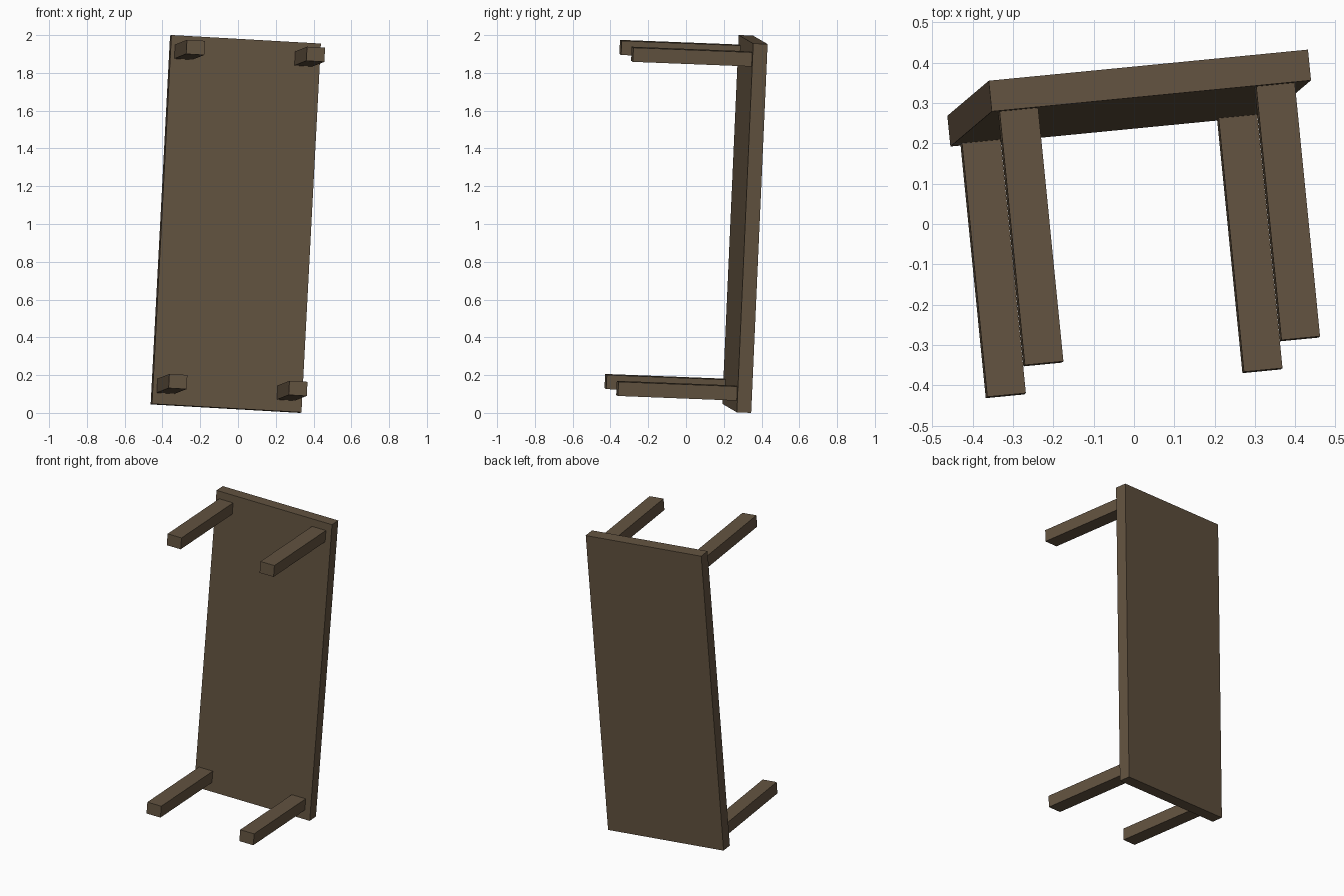
import bpy
from mathutils import Matrix, Vector

if "Cube" in bpy.data.objects:
    bpy.data.objects.remove(bpy.data.objects["Cube"])

# Tilted frame of the overturned table: u = width, v = thickness, w = length
u = Vector((0.79, 0.077, -0.045)).normalized()
w = Vector((0.103, 0.087, 1.952))
w = (w - u * w.dot(u)).normalized()
v = w.cross(u)
frame = Matrix((u, v, w)).transposed().to_4x4()
frame.translation = Vector((-0.455, 0.192, 0.048))

wood = bpy.data.materials.new("brown wood")
wood.diffuse_color = (0.125, 0.087, 0.052, 1)
wood.use_nodes = True
wood.node_tree.nodes["Principled BSDF"].inputs["Base Color"].default_value = wood.diffuse_color


def box(name, lo, hi):
    lo, hi = Vector(lo), Vector(hi)
    bpy.ops.mesh.primitive_cube_add(size=1)
    ob = bpy.context.object
    ob.name = name
    ob.data.materials.append(wood)
    ob.data.transform(frame @ Matrix.Translation((lo + hi) / 2)
                      @ Matrix.Diagonal((*(hi - lo), 1)))
    return ob


# Table top, standing on its end
box("table_top", (0, 0, 0), (0.796, 0.0765, 1.957))

# Four legs pointing to the front
for side, a in (("left", 0.022), ("right", 0.662)):
    for level, c in (("lower", 0.060), ("upper", 1.833)):
        box(f"{level}_{side}_leg", (a, -0.632, c), (a + 0.096, 0, c + 0.075))
